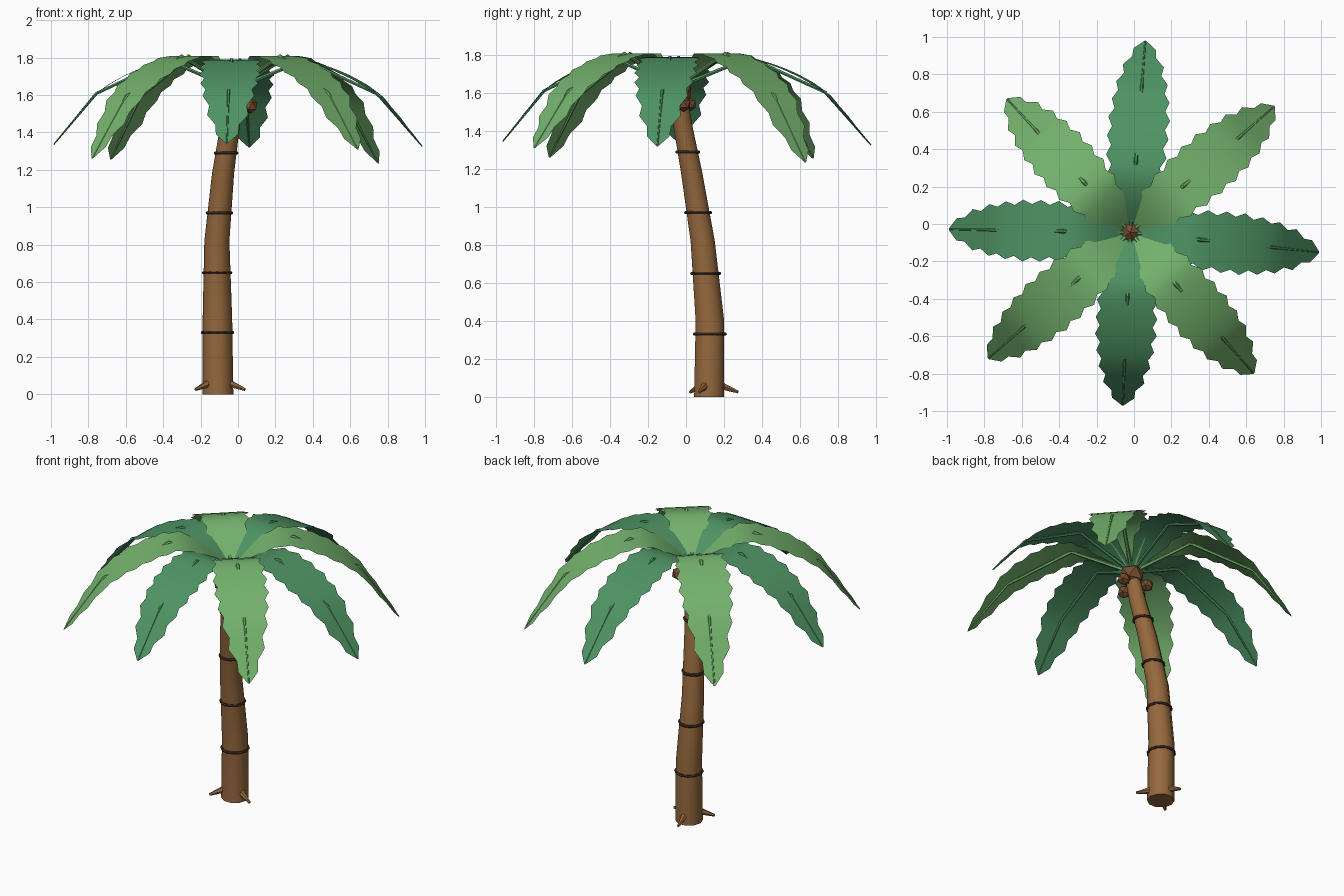
import bpy, bmesh, math
from mathutils import Vector, Matrix

if "Cube" in bpy.data.objects:
    bpy.data.objects.remove(bpy.data.objects["Cube"])


def material(name, rgb):
    m = bpy.data.materials.new(name)
    m.diffuse_color = (*rgb, 1)
    m.use_nodes = True
    m.node_tree.nodes["Principled BSDF"].inputs["Base Color"].default_value = m.diffuse_color
    return m


BARK = material("bark", (0.30, 0.138, 0.047))
BAND = material("dark_bark", (0.045, 0.028, 0.018))
NUT = material("nut_brown", (0.19, 0.075, 0.028))
DARK = material("dark_green", (0.078, 0.296, 0.127))
LIGHT = material("light_green", (0.174, 0.445, 0.153))


def add_mesh(name, bm, mat, smooth=False):
    bmesh.ops.recalc_face_normals(bm, faces=bm.faces)
    me = bpy.data.meshes.new(name)
    bm.to_mesh(me)
    bm.free()
    me.materials.append(mat)
    for p in me.polygons:
        p.use_smooth = smooth
    ob = bpy.data.objects.new(name, me)
    bpy.context.collection.objects.link(ob)
    if smooth:
        bpy.context.view_layer.objects.active = ob
        ob.select_set(True)
        bpy.ops.object.shade_smooth_by_angle(angle=math.radians(40))
        ob.select_set(False)
    return ob


def tube(name, points, radii, sides, mat, flat=False):
    """Capped tube along a path; flat keeps every ring horizontal."""
    pts = [Vector(p) for p in points]
    bm = bmesh.new()
    rings = []
    for i, (p, r) in enumerate(zip(pts, radii)):
        d = pts[min(i + 1, len(pts) - 1)] - pts[max(i - 1, 0)]
        q = Matrix.Identity(3) if flat else d.to_track_quat('Z', 'Y').to_matrix()
        angles = [math.tau * k / sides for k in range(sides)]
        rings.append([bm.verts.new(p + q @ Vector((r * math.cos(a), r * math.sin(a), 0)))
                      for a in angles])
    for a, b in zip(rings, rings[1:]):
        for k in range(sides):
            j = (k + 1) % sides
            bm.faces.new((a[k], a[j], b[j], b[k]))
    bm.faces.new(rings[0])
    bm.faces.new(rings[-1])
    return add_mesh(name, bm, mat, True)


def lerp(table, x):
    for (x0, y0), (x1, y1) in zip(table, table[1:]):
        if x <= x1:
            return y0 + (y1 - y0) * (x - x0) / (x1 - x0)
    return table[-1][1]


# leaning trunk: x, y, z, radius
TRUNK = [(-0.108, 0.122, 0, 0.083), (-0.110, 0.126, 0.4, 0.079), (-0.113, 0.088, 0.82, 0.067),
         (-0.080, 0.030, 1.18, 0.059), (-0.045, -0.015, 1.42, 0.053), (-0.02, -0.04, 1.6, 0.045)]
tube("trunk", [p[:3] for p in TRUNK], [p[3] for p in TRUNK], 10, BARK, True)


def trunk_at(z):
    return [lerp([(p[2], p[i]) for p in TRUNK], z) for i in (0, 1, 3)]


# dark bands round the trunk
for i, z in enumerate((0.33, 0.65, 0.97, 1.29)):
    x, y, r = trunk_at(z)
    bpy.ops.mesh.primitive_torus_add(major_segments=12, minor_segments=6, major_radius=r + 0.001,
                                     minor_radius=0.009, location=(x, y, z))
    ob = bpy.context.object
    ob.name = f"trunk_band_{i + 1}"
    ob.data.materials.append(BAND)

# small roots at the foot
for i, deg in enumerate((-20, 100, 220)):
    d = Vector((math.cos(math.radians(deg)), math.sin(math.radians(deg)), 0))
    base = Vector((TRUNK[0][0], TRUNK[0][1], 0))
    tube(f"root_{i + 1}", [base + d * 0.06 + Vector((0, 0, 0.06)),
                           base + d * 0.155 + Vector((0, 0, 0.025))], [0.022, 0.008], 6, BARK)

# crown core and hanging nuts
CX, CY = -0.02, -0.045


def ball(name, loc, r):
    bm = bmesh.new()
    bmesh.ops.create_icosphere(bm, subdivisions=1, radius=r, matrix=Matrix.Translation(loc))
    add_mesh(name, bm, NUT)


ball("crown_core", (CX, CY, 1.605), 0.08)
for i, deg in enumerate((20, 140, 260)):
    a = math.radians(deg)
    ball(f"nut_{i + 1}", (CX + 0.092 * math.cos(a), CY + 0.092 * math.sin(a), 1.542), 0.042)

# frond curve (distance, height) and half width along it
CURVE = [(0.03, 1.64), (0.10, 1.70), (0.2, 1.76), (0.29, 1.788), (0.37, 1.785), (0.45, 1.762),
         (0.53, 1.735), (0.62, 1.695), (0.70, 1.65), (0.77, 1.60), (0.87, 1.485), (1.0, 1.33)]
WIDTH = [(0.03, 0.025), (0.12, 0.08), (0.22, 0.125), (0.4, 0.15), (0.58, 0.155),
         (0.75, 0.135), (0.88, 0.095), (0.95, 0.055), (1.0, 0.004)]
STEPS = 20


def frond(i, deg, length, peak, tip, mat):
    a = math.radians(deg)
    out = Vector((math.cos(a), math.sin(a), 0))
    side = Vector((-out.y, out.x, 0))

    def spine(s):
        z = lerp(CURVE, s)
        if s > 0.29:
            z = peak - (1.788 - z) * (peak - tip) / 0.458
        else:
            z += (peak - 1.788) * s / 0.29
        return Vector((CX, CY, z)) + out * s * length

    # serrated blade
    bm = bmesh.new()
    rows = []
    for k in range(STEPS + 1):
        # stations spaced closer where the tip droops
        t = k / STEPS
        s = 0.03 + 0.97 * (t + 0.12 * t * (1 - t))
        w = lerp(WIDTH, s)
        if 2 < k < STEPS:
            w += 0.012 if k % 2 else -0.012
        rows.append([bm.verts.new(spine(s) + side * w * f) for f in (-1, 0, 1)])
    for p, q in zip(rows, rows[1:]):
        for j in (0, 1):
            bm.faces.new((p[j], q[j], q[j + 1], p[j + 1]))
    add_mesh(f"frond_{i}", bm, mat, True)
    # midrib
    tube(f"frond_rib_{i}", [spine(s) for s in (0.04, 0.37, 0.76, 0.995)],
         [0.012, 0.011, 0.009, 0.004], 6, mat)


FRONDS = [(-6, 1.015, 1.79, 1.32), (41.2, 1.024, 1.81, 1.235), (85.5, 1.028, 1.79, 1.32),
          (132.7, 0.973, 1.81, 1.255), (179, 0.97, 1.79, 1.33), (221.6, 1.016, 1.81, 1.26),
          (267.5, 0.926, 1.79, 1.34), (311.2, 1.003, 1.81, 1.31)]
for i, f in enumerate(FRONDS):
    frond(i + 1, *f, LIGHT if i % 2 else DARK)
